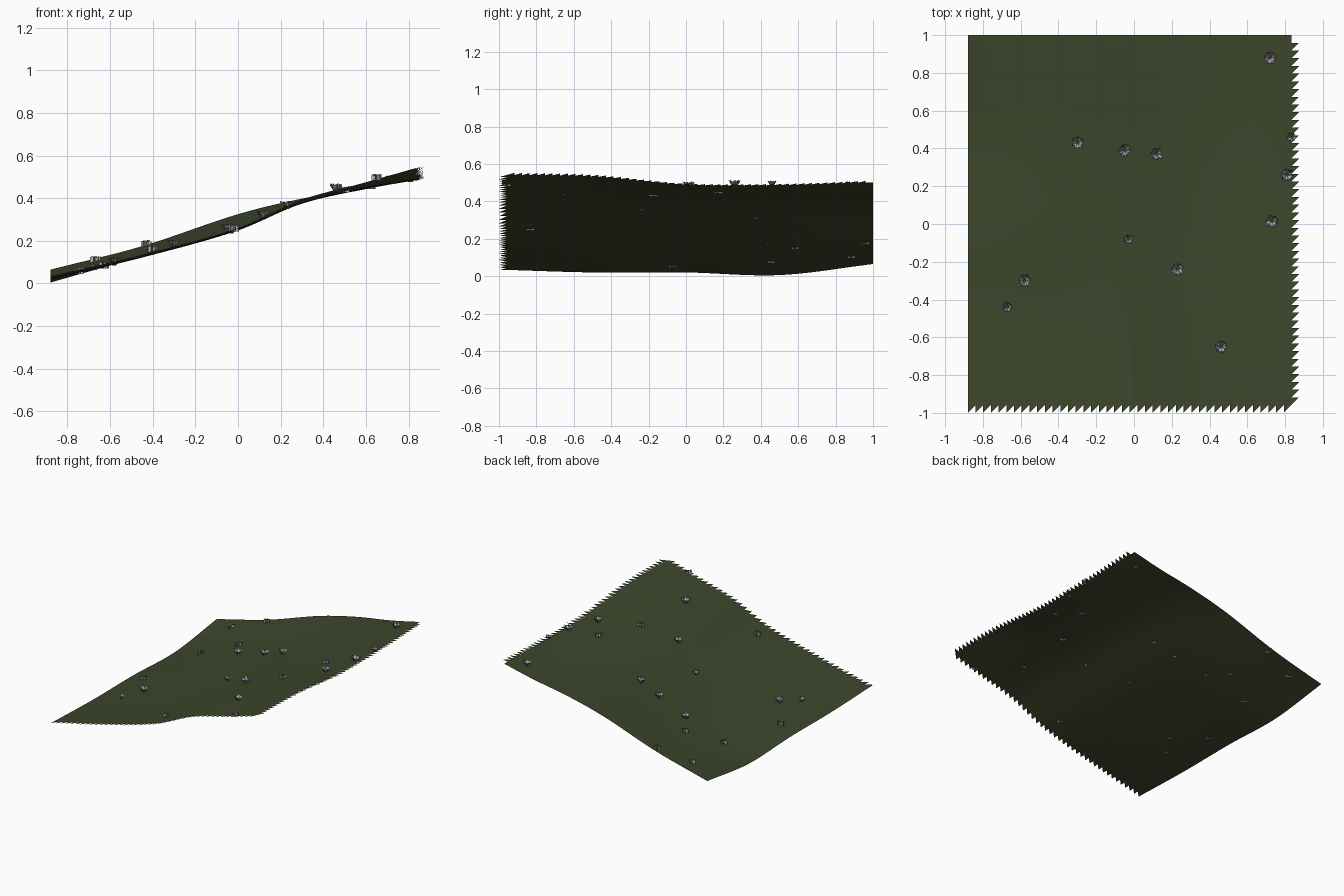
import bpy, bmesh, math, random
from mathutils import Vector

if "Cube" in bpy.data.objects:
    bpy.data.objects.remove(bpy.data.objects["Cube"])

random.seed(4)


def material(name, rgb):
    m = bpy.data.materials.new(name)
    m.diffuse_color = (*rgb, 1)
    m.use_nodes = True
    m.node_tree.nodes["Principled BSDF"].inputs["Base Color"].default_value = m.diffuse_color
    return m


GREEN = material("moss green", (0.045, 0.060, 0.024))
GREYS = [material("pale grey", (0.50, 0.50, 0.52)),
         material("mid grey", (0.27, 0.27, 0.29)),
         material("dark grey", (0.12, 0.12, 0.14))]

# Coarse control heights of the slope: one row per y, one column per x
XS = [-0.88, -0.45, 0.0, 0.3, 0.6, 0.88]
YS = [-1.0, -0.5, 0.0, 0.5, 1.0]
HEIGHTS = [[0.035, 0.135, 0.260, 0.393, 0.475, 0.555],
           [0.020, 0.122, 0.252, 0.388, 0.468, 0.545],
           [0.020, 0.125, 0.250, 0.375, 0.448, 0.497],
           [0.006, 0.132, 0.270, 0.378, 0.443, 0.495],
           [0.065, 0.175, 0.325, 0.398, 0.450, 0.512]]


def spline(keys, values, t):
    """Smooth interpolation through unevenly spaced points."""
    n = len(keys)
    i = max(k for k in range(n - 1) if k == 0 or keys[k] <= t)

    def slope(k):
        a, b = max(k - 1, 0), min(k + 1, n - 1)
        return (values[b] - values[a]) / (keys[b] - keys[a])
    w = keys[i + 1] - keys[i]
    u = (t - keys[i]) / w
    return ((2*u**3 - 3*u**2 + 1) * values[i] + (u**3 - 2*u*u + u) * w * slope(i)
            + (3*u*u - 2*u**3) * values[i + 1] + (u**3 - u*u) * w * slope(i + 1))


def ground(x, y):
    return spline(YS, [spline(XS, row, x) for row in HEIGHTS], y)


def finish(bm, name, mats):
    mesh = bpy.data.meshes.new(name)
    bm.to_mesh(mesh)
    bm.free()
    for m in mats:
        mesh.materials.append(m)
    ob = bpy.data.objects.new(name, mesh)
    bpy.context.collection.objects.link(ob)
    return ob


# Sloping ground sheet, with a saw-tooth border on the right and front edges
COLS, ROWS, STEP = 42, 48, 0.0408
bm = bmesh.new()
grid = {}
for j in range(ROWS + 2):
    for i in range(COLS + 2):
        x, y = -0.88 + i * STEP, max(1 - j * STEP, -1.0)
        grid[i, j] = bm.verts.new((x, y, ground(min(x, 0.88), y)))
for j in range(ROWS + 1):
    for i in range(COLS + 1):
        a, b = grid[i, j], grid[i + 1, j]
        c, d = grid[i, j + 1], grid[i + 1, j + 1]
        inside = i < COLS and j < ROWS
        right_tooth = i == COLS and 0 < j < ROWS
        front_tooth = j == ROWS and i < COLS
        if inside or right_tooth or front_tooth:
            bm.faces.new((a, c, b))
        if inside:
            bm.faces.new((b, c, d))
bmesh.ops.delete(bm, geom=[v for v in bm.verts if not v.link_faces], context='VERTS')
for f in bm.faces:
    f.smooth = True
finish(bm, "ground_sheet", [GREEN])


def blade_panel(bm, base, angle, offset, lean, width, height, strips=7):
    """Ragged upright panel of narrow strips, optionally leaning outward."""
    out = Vector((math.cos(angle), math.sin(angle), 0))
    side = Vector((-out.y, out.x, 0))
    for k in range(strips):
        s0, s1 = k / strips - 0.5, (k + 1) / strips - 0.5
        h = height * random.uniform(0.72, 1.0)
        top = out * (offset + lean * h / height) + Vector((0, 0, h))
        low = out * offset
        spread = 0.6 if lean else 1.0
        pts = [low + side * s0 * width * spread, low + side * s1 * width * spread,
               top + side * s1 * width, top + side * s0 * width]
        f = bm.faces.new([bm.verts.new(base + p) for p in pts])
        f.material_index = random.choice((0, 0, 1, 1, 2))


# Flared tufts: ring of panels leaning outward
FLARED = [(0.72, 0.88), (-0.30, 0.43), (-0.05, 0.39), (0.12, 0.37),
          (0.835, 0.46), (0.81, 0.26), (0.73, 0.015), (-0.03, -0.08),
          (0.23, -0.24), (-0.58, -0.30), (-0.67, -0.44), (0.46, -0.65)]
SMALL = {(0.835, 0.46), (-0.03, -0.08), (-0.67, -0.44)}
bm = bmesh.new()
for x, y in FLARED:
    s = 0.75 if (x, y) in SMALL else 1.0
    base = Vector((x, y, ground(x, y) - 0.004))
    turn = random.uniform(0, math.tau)
    for k in range(6):
        blade_panel(bm, base, turn + k * math.tau / 6, 0.004 * s, 0.028 * s,
                    0.034 * s, 0.038 * s)
finish(bm, "flared_tufts", GREYS)

# Upright tufts: three crossed vertical panels
UPRIGHT = [(0.65, -0.96), (0.62, 0.17), (0.50, -0.17), (-0.02, -0.83), (-0.40, 0.58),
           (-0.63, 0.45), (-0.75, -0.07), (-0.43, 0.96), (-0.67, 0.88)]
bm = bmesh.new()
for x, y in UPRIGHT:
    base = Vector((x, y, ground(x, y) - 0.006))
    turn = random.uniform(0, math.tau)
    for k in range(3):
        blade_panel(bm, base, turn + k * math.pi / 3, 0, 0, 0.05, 0.032)
finish(bm, "upright_tufts", GREYS)
